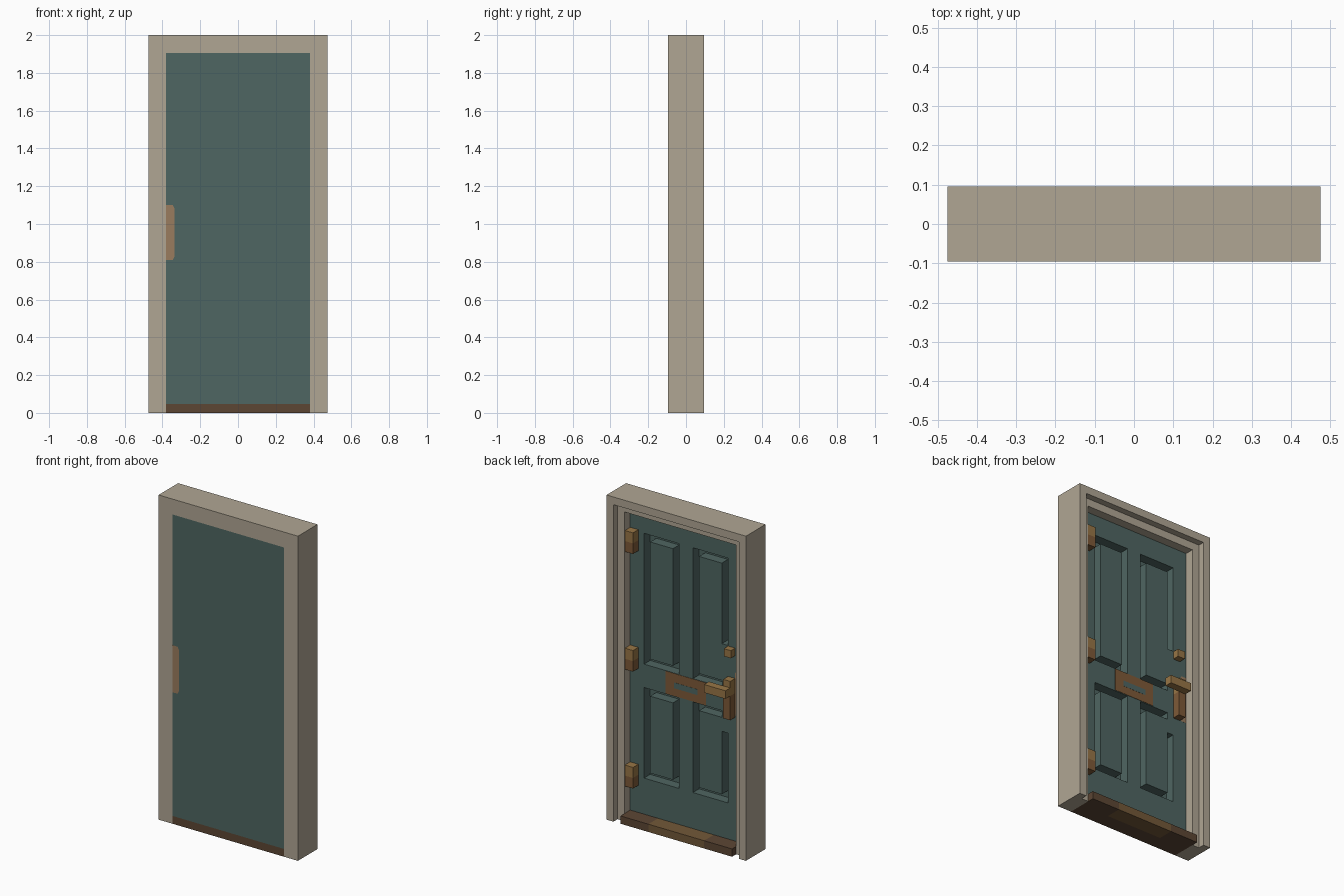
import bpy
import bmesh

cube = bpy.data.objects.get("Cube")
if cube:
    bpy.data.objects.remove(cube, do_unlink=True)


def material(name, hex_code):
    def linear(pair):
        c = int(pair, 16) / 255
        return c / 12.92 if c <= 0.04045 else ((c + 0.055) / 1.055) ** 2.4
    color = [linear(hex_code[i:i + 2]) for i in (0, 2, 4)] + [1.0]
    mat = bpy.data.materials.new(name)
    mat.use_nodes = True
    mat.diffuse_color = color
    mat.node_tree.nodes["Principled BSDF"].inputs["Base Color"].default_value = color
    return mat


STONE = material("beige_frame_paint", "B0A694")
TEAL = material("teal_paint", "4F6662")
BRASS = material("brass", "987646")
COPPER = material("dark_brass", "7E5A38")
TAN = material("tan_strike", "9A7C5E")
WOOD = material("dark_brown_wood", "5C4634")
WORN = material("worn_brown_wood", "725838")

HALF_W, HALF_D, HEIGHT = 0.475, 0.095, 2.0
OPEN_X, OPEN_Z, SILL_Z = 0.38, 1.905, 0.048


def finish(name, bm, mat):
    bmesh.ops.recalc_face_normals(bm, faces=bm.faces)
    mesh = bpy.data.meshes.new(name)
    bm.to_mesh(mesh)
    bm.free()
    mesh.materials.append(mat)
    obj = bpy.data.objects.new(name, mesh)
    bpy.context.collection.objects.link(obj)
    return obj


def box(name, x, y, z, mat):
    """Box from (min, max) pairs."""
    bm = bmesh.new()
    bmesh.ops.create_cube(bm, size=1)
    for v in bm.verts:
        v.co = [r[0] if c < 0 else r[1] for c, r in zip(v.co, (x, y, z))]
    return finish(name, bm, mat)


def prism(name, outline, y, mat):
    """Outline in x and z, extruded along y."""
    bm = bmesh.new()
    face = bm.faces.new([bm.verts.new((px, y[0], pz)) for px, pz in outline])
    out = bmesh.ops.extrude_face_region(bm, geom=[face])
    for v in out["geom"]:
        if isinstance(v, bmesh.types.BMVert):
            v.co.y = y[1]
    return finish(name, bm, mat)


# Door frame: rebated profile swept up, across and down with mitred corners
profile = [(0, -HALF_D), (0.095, -HALF_D), (0.095, 0.055),
           (0.0475, 0.055), (0.0475, HALF_D), (0, HALF_D)]
bm = bmesh.new()
rings = []
for side, top in ((-1, 0), (-1, 1), (1, 1), (1, 0)):
    rings.append([bm.verts.new((side * (HALF_W - i), y, top * (HEIGHT - i)))
                  for i, y in profile])
for a, b in zip(rings, rings[1:]):
    for k in range(len(profile)):
        n = (k + 1) % len(profile)
        bm.faces.new((a[k], a[n], b[n], b[k]))
bm.faces.new(rings[0])
bm.faces.new(rings[-1])
finish("door_frame", bm, STONE)

# Sill with a worn middle at the back
for label, x in (("right", (-OPEN_X, -0.19)), ("left", (0.19, OPEN_X))):
    box("sill_" + label, x, (-HALF_D, HALF_D), (0, SILL_Z), WOOD)
box("sill_front", (-0.19, 0.19), (-HALF_D, 0), (0, SILL_Z), WOOD)
box("sill_worn_middle", (-0.19, 0.19), (0, HALF_D), (0, SILL_Z), WORN)

# Door: flat front slab, with stiles and rails behind it
SKIN = -0.06
BACK = (SKIN, 0)
PANEL_X = (0.047, 0.286)
PANELS = {"lower": (0.27, 0.828), "upper": (0.972, 1.778)}
box("door_slab", (-OPEN_X, OPEN_X), (-HALF_D, SKIN), (SILL_Z, OPEN_Z), TEAL)
box("middle_stile", (-PANEL_X[0], PANEL_X[0]), BACK, (SILL_Z, OPEN_Z), TEAL)
for label, s in (("right", -1), ("left", 1)):
    def across(a, b):
        return tuple(sorted((s * a, s * b)))
    box(label + "_stile", across(PANEL_X[1], OPEN_X), BACK, (SILL_Z, OPEN_Z), TEAL)
    rails = {"bottom": (SILL_Z, PANELS["lower"][0]),
             "middle": (PANELS["lower"][1], PANELS["upper"][0]),
             "top": (PANELS["upper"][1], OPEN_Z)}
    for rail, z in rails.items():
        box(f"{label}_{rail}_rail", across(*PANEL_X), BACK, z, TEAL)
    # Raised panel fields, set in by a groove
    for level, (z0, z1) in PANELS.items():
        box(f"{label}_{level}_panel", across(PANEL_X[0] + 0.042, PANEL_X[1] - 0.042),
            BACK, (z0 + 0.042, z1 - 0.042), TEAL)

# Solid blocks that fill the grooves beside the lock
box("lower_lock_block", (-0.286, -0.244), BACK, (0.7, 0.828), TEAL)
box("upper_lock_block", (-0.286, -0.244), BACK, (0.972, 1.24), TEAL)

# Strike plates with clipped corners on both door faces
strike = [(-0.38, 0.81), (-0.345, 0.81), (-0.335, 0.83),
          (-0.335, 1.08), (-0.345, 1.1), (-0.38, 1.1)]
prism("front_strike_plate", strike, (-0.0955, -0.09), TAN)
prism("back_strike_plate", strike, (-0.004, 0.001), TAN)

# Hinges: brass upper leaf over a darker lower leaf
for label, z in (("lower", 0.28), ("middle", 1.0), ("upper", 1.725)):
    box(label + "_hinge_top", (0.325, 0.38), (0, 0.052), (z, z + 0.065), BRASS)
    box(label + "_hinge_base", (0.325, 0.38), (0, 0.052), (z - 0.065, z), COPPER)

# Lock knob, lock plate and lever handle
LOCK_X = (-0.335, -0.287)
box("lock_knob", LOCK_X, (0, 0.042), (1.19, 1.237), BRASS)
box("lock_plate_top", LOCK_X, (0, 0.048), (0.96, 1.05), BRASS)
box("lock_plate_base", LOCK_X, (0, 0.048), (0.81, 0.96), COPPER)
box("lever_handle", (-0.335, -0.19), (0.048, HALF_D), (0.96, 1.01), BRASS)

# Letter plate with a painted slot
box("letter_plate", (-0.137, 0.137), (-0.004, 0.002), (0.832, 0.97), COPPER)
box("letter_slot", (-0.08, 0.08), (-0.002, 0.003), (0.88, 0.915), TEAL)
